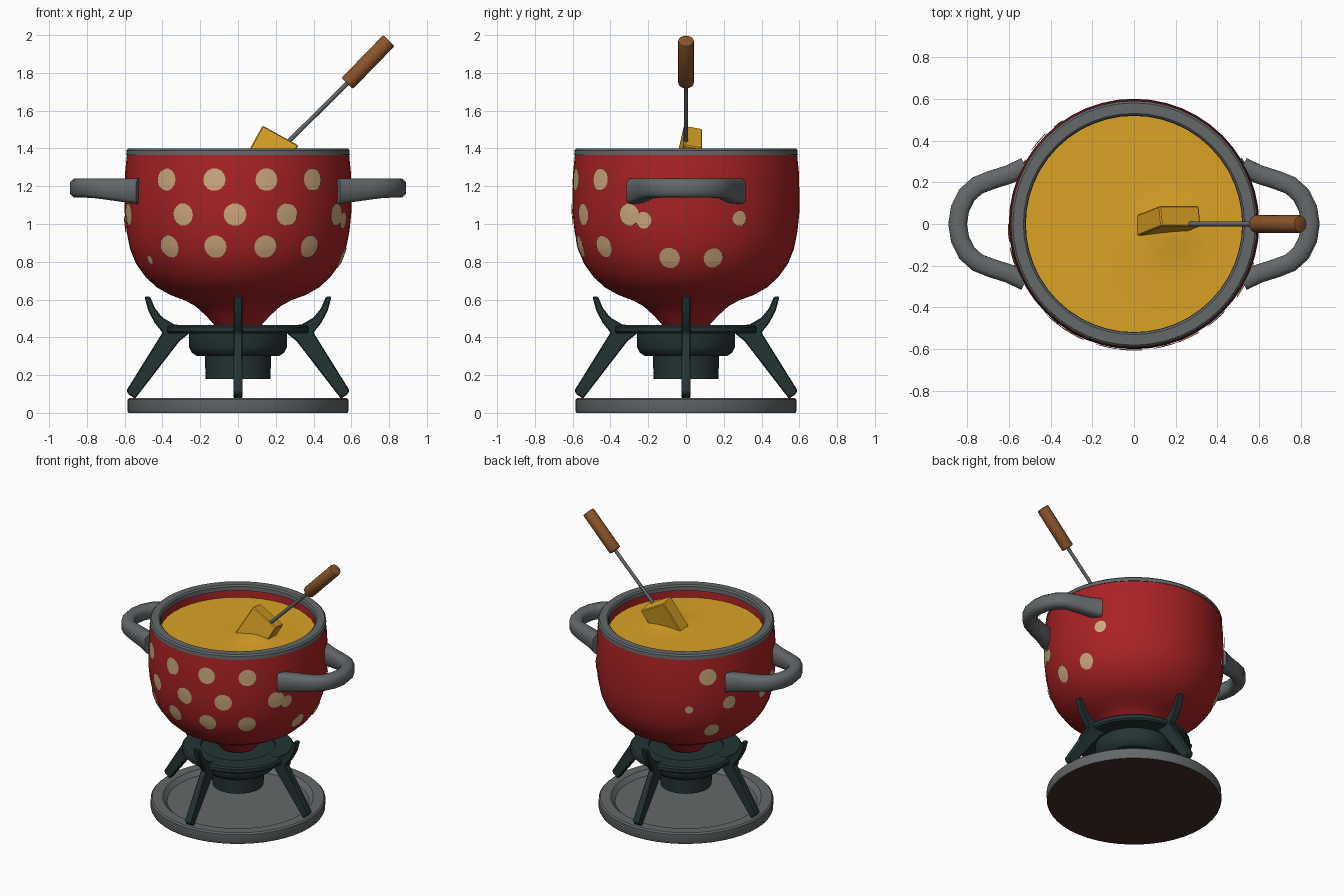
import bpy, bmesh, math
from mathutils import Vector, Matrix

if "Cube" in bpy.data.objects:
    bpy.data.objects.remove(bpy.data.objects["Cube"])


def mat(name, rgb):
    m = bpy.data.materials.new(name)
    m.diffuse_color = (*rgb, 1)
    m.use_nodes = True
    m.node_tree.nodes["Principled BSDF"].inputs["Base Color"].default_value = m.diffuse_color
    return m


RED = mat("red enamel", (0.40, 0.016, 0.018))
CREAM = mat("cream dots", (0.62, 0.40, 0.21))
GREY = mat("iron grey", (0.125, 0.138, 0.143))
GREEN = mat("dark green iron", (0.017, 0.034, 0.034))
CHEESE = mat("melted cheese", (0.70, 0.36, 0.018))
WOOD = mat("brown wood", (0.26, 0.09, 0.024))
UNDER = mat("dark brown underside", (0.05, 0.027, 0.016))


def finish(name, bm, *mats, angle=35):
    bmesh.ops.recalc_face_normals(bm, faces=bm.faces)
    me = bpy.data.meshes.new(name)
    bm.to_mesh(me)
    bm.free()
    ob = bpy.data.objects.new(name, me)
    bpy.context.collection.objects.link(ob)
    for m in mats:
        me.materials.append(m)
    bpy.ops.object.select_all(action='DESELECT')
    ob.select_set(True)
    bpy.context.view_layer.objects.active = ob
    bpy.ops.object.shade_smooth_by_angle(angle=math.radians(angle))
    return ob


def lathe(profile, seg=48, closed=False):
    """Spin an (r, z) profile around the z axis."""
    bm = bmesh.new()
    vs = [bm.verts.new((r, 0, z)) for r, z in profile]
    es = [bm.edges.new(p) for p in zip(vs, vs[1:])]
    if closed:
        es.append(bm.edges.new((vs[-1], vs[0])))
    bmesh.ops.spin(bm, geom=vs + es, cent=(0, 0, 0), axis=(0, 0, 1),
                   angle=math.tau, steps=seg, use_duplicate=False)
    bmesh.ops.remove_doubles(bm, verts=bm.verts, dist=1e-4)
    return bm


def bevel(bm, width, segments=2):
    bmesh.ops.bevel(bm, geom=bm.edges[:], offset=width, segments=segments,
                    profile=0.5, affect='EDGES')


# Pot: rounded bowl with a short tapered foot and an open inside wall
OUTER = [(0.12, 0.46), (0.17, 0.515), (0.225, 0.565), (0.28, 0.595), (0.36, 0.625),
         (0.43, 0.665), (0.49, 0.72), (0.54, 0.79), (0.572, 0.87), (0.59, 0.96),
         (0.60, 1.06), (0.60, 1.18), (0.597, 1.28), (0.588, 1.37)]
finish("pot", lathe([(0, 0.46)] + OUTER + [(0.53, 1.37), (0.522, 1.26), (0, 1.26)]), RED)

# Rim band around the mouth
finish("pot_rim", lathe([(0.592, 1.365), (0.59, 1.39), (0.58, 1.4), (0.53, 1.4),
                         (0.52, 1.39), (0.518, 1.36)], closed=True), GREY)


def pot_radius(z):
    for (r0, z0), (r1, z1) in zip(OUTER, OUTER[1:]):
        if z0 <= z <= z1:
            return r0 + (r1 - r0) * (z - z0) / (z1 - z0)
    return OUTER[-1][0]


# Painted dots: thin discs wrapped on the pot (angle from front, height, radius)
DOTS = [(a, z, 0.06) for z in (1.235, 0.88) for a in (-39, -12, 14.5, 41)]
DOTS += [(a, 1.05, 0.06) for a in (-74, -29, -1.5, 25.5, 60)]
DOTS += [(68, 1.02, 0.045), (81, 0.82, 0.055), (105, 0.82, 0.052), (118, 1.03, 0.042),
         (-57, 0.81, 0.025), (-86, 1.0, 0.045), (-116, 1.02, 0.05),
         (-127, 0.815, 0.055), (-131, 1.235, 0.06), (-143, 1.0, 0.028)]
bm = bmesh.new()
for n, (a0, z0, size) in enumerate(DOTS):
    def spot(k, t):
        z = z0 + k * size * math.sin(t)
        a = math.radians(a0) + k * size * math.cos(t) / pot_radius(z0)
        r = pot_radius(z) + 0.005 + n * 0.0001
        return bm.verts.new((r * math.sin(a), -r * math.cos(a), z))
    ts = [math.tau * i / 14 for i in range(14)]
    mid = spot(0, 0)
    inner, outer = [spot(0.5, t) for t in ts], [spot(1, t) for t in ts]
    for i in range(14):
        j = (i + 1) % 14
        bm.faces.new((mid, inner[i], inner[j]))
        bm.faces.new((inner[i], outer[i], outer[j], inner[j]))
finish("painted_dots", bm, CREAM)

# Melted cheese: disc swelling up around the bread
bm = lathe([(0.524, 1.27), (0.524, 1.305)] + [(0.52 - 0.065 * i, 1.31) for i in range(8)]
           + [(0, 1.31)], seg=40)
for v in bm.verts:
    if v.co.z > 1.3:
        d2 = (v.co.x - 0.17) ** 2 + (v.co.y + 0.03) ** 2
        v.co.z += 0.03 * math.exp(-d2 / 0.015)
finish("cheese", bm, CHEESE)

# Bread cube, tilted and half dipped
bm = bmesh.new()
bmesh.ops.create_cube(bm, size=1, matrix=Matrix.Diagonal((0.217, 0.10, 0.27, 1)))
bevel(bm, 0.006, 1)
bm.transform(Matrix.Translation((0.157, 0.012, 1.345)) @ Matrix.Rotation(math.radians(29), 4, 'Y')
             @ Matrix.Rotation(math.radians(-11), 4, 'X'))
finish("bread_cube", bm, CHEESE)


def rod(name, p0, p1, radius, m, seg, bev=0):
    p0, p1 = Vector(p0), Vector(p1)
    bm = bmesh.new()
    bmesh.ops.create_cone(bm, cap_ends=True, segments=seg, radius1=radius, radius2=radius,
                          depth=(p1 - p0).length)
    if bev:
        caps = [e for e in bm.edges if abs(e.verts[0].co.z - e.verts[1].co.z) < 1e-5]
        bmesh.ops.bevel(bm, geom=caps, offset=bev, segments=2, profile=0.5, affect='EDGES')
    rot = (p1 - p0).to_track_quat('Z', 'Y').to_matrix().to_4x4()
    bm.transform(Matrix.Translation((p0 + p1) / 2) @ rot)
    finish(name, bm, m, angle=40)


# Fork
rod("fork_shaft", (0.18, 0, 1.35), (0.60, 0, 1.766), 0.012, GREY, 10)
rod("fork_handle", (0.578, 0, 1.744), (0.799, 0, 1.971), 0.042, WOOD, 16, 0.008)

# Side handles: flat band swept round a loop, deeper where it meets the pot
half = [(0.52, 0.275), (0.60, 0.237), (0.68, 0.212), (0.75, 0.185), (0.80, 0.14), (0.833, 0.075)]
path = half + [(0.845, 0)] + [(x, -y) for x, y in reversed(half)]
for side, label in ((1, "right"), (-1, "left")):
    bm = bmesh.new()
    rings = []
    for i, (x, y) in enumerate(path):
        a, b = path[max(i - 1, 0)], path[min(i + 1, len(path) - 1)]
        t = Vector((b[0] - a[0], b[1] - a[1])).normalized()
        k = max(0, 1 - (x - 0.52) / 0.25)
        top, low, w, c = 1.24, 1.14 - 0.035 * k, 0.045, 0.02
        sec = [(-w, low + c), (-w + c, low), (w - c, low), (w, low + c),
               (w, top - c), (w - c, top), (-w + c, top), (-w, top - c)]
        rings.append([bm.verts.new((side * (x - t.y * s), y + t.x * s, z)) for s, z in sec])
    for r0, r1 in zip(rings, rings[1:]):
        for i in range(8):
            j = (i + 1) % 8
            bm.faces.new((r0[i], r0[j], r1[j], r1[i]))
    bm.faces.new(rings[0])
    bm.faces.new(rings[-1])
    finish(label + "_handle", bm, GREY, angle=50)

# Stand ring and burner under the pot
finish("stand_ring", lathe([(0.375, 0.43), (0.375, 0.455), (0.365, 0.465), (0.25, 0.465),
                            (0.25, 0.42), (0.365, 0.42)], closed=True), GREEN)
finish("burner", lathe([(0, 0.445), (0.26, 0.445), (0.26, 0.35), (0.245, 0.32), (0.22, 0.302),
                        (0.175, 0.302), (0.172, 0.18), (0, 0.18)], seg=32), GREEN)

# Four legs, each with an upturned prong
LEG = [(0.26, 0.465), (0.335, 0.467), (0.40, 0.505), (0.44, 0.555), (0.465, 0.615),
       (0.495, 0.615), (0.475, 0.54), (0.44, 0.475), (0.40, 0.425), (0.59, 0.12),
       (0.582, 0.10), (0.545, 0.075), (0.31, 0.38), (0.26, 0.42)]
for q, label in enumerate(("right", "back", "left", "front")):
    bm = bmesh.new()
    face = bm.faces.new([bm.verts.new((r, -0.024, z)) for r, z in LEG])
    new = bmesh.ops.extrude_face_region(bm, geom=[face])["geom"]
    bmesh.ops.translate(bm, vec=(0, 0.048, 0), verts=[v for v in new if isinstance(v, bmesh.types.BMVert)])
    bmesh.ops.recalc_face_normals(bm, faces=bm.faces)
    bevel(bm, 0.006, 1)
    bm.transform(Matrix.Rotation(q * math.pi / 2, 4, 'Z'))
    finish(label + "_leg", bm, GREEN)

# Base plate with a raised rim and a dark underside
bm = lathe([(0, 0), (0.58, 0), (0.585, 0.01), (0.585, 0.07), (0.575, 0.08), (0.505, 0.08),
            (0.475, 0.05), (0, 0.05)])
plate = finish("base_plate", bm, GREY, UNDER)
for p in plate.data.polygons:
    p.material_index = 1 if p.center.z < 0.002 else 0
